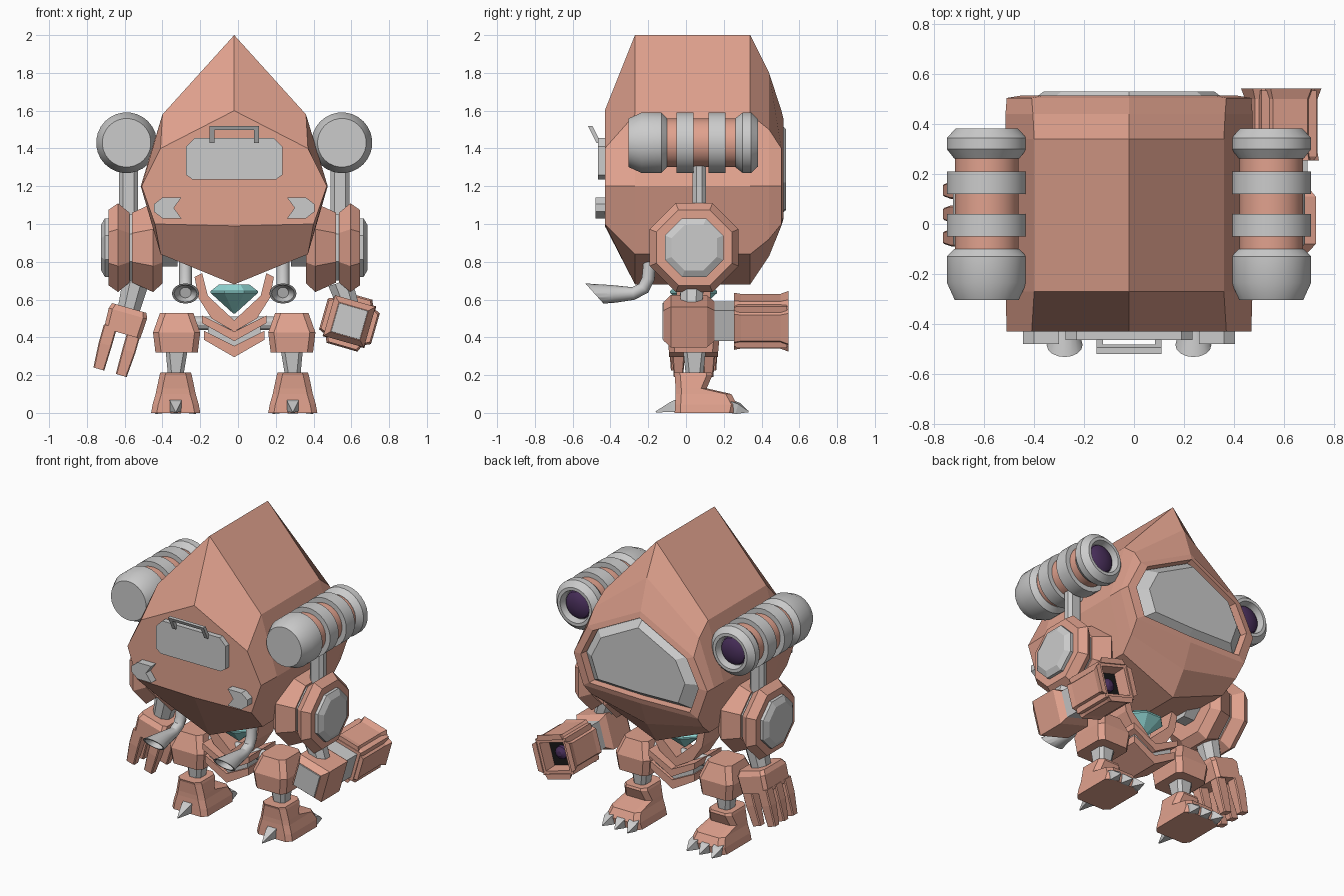
import bpy, math
from mathutils import Vector, Matrix

if "Cube" in bpy.data.objects:
    bpy.data.objects.remove(bpy.data.objects["Cube"])

CX = -0.02  # the model's symmetry plane


def material(name, rgb):
    m = bpy.data.materials.new(name)
    m.diffuse_color = (*rgb, 1)
    m.use_nodes = True
    m.node_tree.nodes["Principled BSDF"].inputs["Base Color"].default_value = m.diffuse_color
    return m


RED = material("red_armour", (0.75, 0.36, 0.27))
TEAL = material("teal_crystal", (0.3, 0.72, 0.7))
PURPLE = material("purple_lens", (0.07, 0.03, 0.11))
BLACK = material("black_bore", (0.01, 0.01, 0.01))


def loft(name, rings, mat=None, mirror=False, smooth=False):
    """Skin a list of equal-sized rings and cap both ends."""
    n = len(rings[0])
    faces = [tuple(range(n))[::-1], tuple(range(n * (len(rings) - 1), n * len(rings)))]
    for i in range(len(rings) - 1):
        for j in range(n):
            k = (j + 1) % n
            faces.append((i * n + j, i * n + k, i * n + n + k, i * n + n + j))
    me = bpy.data.meshes.new(name)
    me.from_pydata([tuple(p) for r in rings for p in r], [], faces)
    import bmesh
    bm = bmesh.new()
    bm.from_mesh(me)
    bmesh.ops.recalc_face_normals(bm, faces=bm.faces)
    bm.to_mesh(me)
    bm.free()
    if smooth:
        me.polygons.foreach_set("use_smooth", [True] * len(me.polygons))
        me.set_sharp_from_angle(angle=math.radians(25))
    if mat:
        me.materials.append(mat)
    ob = bpy.data.objects.new(name, me)
    ob.location.x = CX
    bpy.context.collection.objects.link(ob)
    if mirror:
        ob.modifiers.new("mirror", 'MIRROR')
    return ob


def turn(name, c, d, prof, n, mat=None, mirror=False):
    """n-sided turned shape: prof is (distance along d, flat radius)."""
    q = Vector((0, 0, 1)).rotation_difference(Vector(d).normalized())
    rings = []
    for t, r in prof:
        r /= math.cos(math.pi / n)
        angs = [2 * math.pi * (i + 0.5) / n for i in range(n)]
        rings.append([Vector(c) + q @ Vector((r * math.cos(a), r * math.sin(a), t)) for a in angs])
    return loft(name, rings, mat, mirror, n > 8)


def prism(name, pts, y0, y1, mat=None, mirror=False):
    return loft(name, [[(x, y, z) for x, z in pts] for y in (y0, y1)], mat, mirror)


def block(name, levels, mat=None, mirror=False, ch=0.02):
    """Stack of chamfered rectangles: (z, centre x, half x, y min, y max)."""
    rings = []
    for z, x, h, a, b in levels:
        rings.append([(x - h + ch, a, z), (x + h - ch, a, z), (x + h, a + ch, z), (x + h, b - ch, z),
                      (x + h - ch, b, z), (x - h + ch, b, z), (x - h, b - ch, z), (x - h, a + ch, z)])
    return loft(name, rings, mat, mirror)


def both(pts):
    """Complete a symmetric outline from its right half (top to bottom)."""
    return pts + [(-x, z) for x, z in reversed(pts) if x > 0]


def tilt(obs, pivot, deg):
    t = Matrix.Translation(pivot)
    m = t @ Matrix.Rotation(math.radians(deg), 4, 'Y') @ t.inverted()
    for ob in obs:
        ob.data.transform(m)


# Faceted body shell with recessed back opening
end = both([(0, 1.6), (.39, 1.4), (.49, 1.2), (.42, 1.0), (0, .99)])
full = both([(0, 2.0), (.38, 1.58), (.495, 1.2), (.39, .84), (0, .68)])
mid = both([(0, 1.8), (.385, 1.5), (.495, 1.2), (.41, .92), (0, .83)])


def scaled(k):
    return [(x * k, 1.27 + (z - 1.27) * k) for x, z in end]


sections = [(end, -.43), (full, -.27), (full, .34), (mid, .44), (end, .505), (scaled(.88), .515), (scaled(.86), .46)]
loft("body_shell", [[(x, y, z) for x, z in s] for s, y in sections], RED)
loft("back_window", [[(x, y, z) for x, z in s] for s, y in
                     [(scaled(.85), .45), (scaled(.85), .475), (scaled(.7), .53)]])

# Front plate, handle and arrow lugs
prism("front_plate", both([(.21, 1.455), (.255, 1.41), (.255, 1.26), (.22, 1.235)]), -.465, -.42)
handle = prism("front_handle", both([(.13, 1.52), (.13, 1.43), (.105, 1.43), (.105, 1.497)]), -.475, -.45)
for v in handle.data.vertices:
    v.co.y -= (v.co.z - 1.43) * 0.5
prism("arrow_lug", [(.28, 1.14), (.38, 1.14), (.425, 1.105), (.425, 1.065), (.38, 1.03),
                    (.28, 1.03), (.32, 1.085)], -.48, -.42, None, True)

# Shoulder cannons
cc, Y = (.57, 0, 1.43), (0, 1, 0)
turn("cannon_core", cc, Y, [(-.12, .128), (.28, .128)], 28, RED, True)
turn("cannon_rear", cc, Y, [(-.305, .128), (-.235, .16), (-.13, .16), (-.10, .13)], 28, None, True)
for y in (-.05, .12):
    turn("cannon_band", cc, Y, [(y, .16), (y + .09, .16)], 28, None, True)
turn("cannon_muzzle", cc, Y, [(.262, .13), (.30, .16), (.345, .16), (.382, .125), (.382, .105), (.335, .095)],
     28, None, True)
turn("cannon_lens", cc, Y, [(.33, .094), (.35, .085), (.365, .06), (.372, .02)], 28, PURPLE, True)
block("cannon_post", [(.95, .56, .05, .035, .105), (1.31, .56, .05, .035, .105)], None, True)

# Octagonal shoulders
sc, X = (0, .043, .875), (1, 0, 0)
turn("shoulder_inner", sc, X, [(.38, .19), (.43, .235), (.54, .185)], 8, RED, True)
turn("shoulder_outer", sc, X, [(.555, .185), (.615, .235), (.665, .2)], 8, RED, True)
turn("shoulder_joint", sc, X, [(.30, .1), (.53, .1), (.53, .175), (.56, .175)], 8, None, True)
turn("shoulder_cap", sc, X, [(.655, .155), (.685, .155), (.705, .12)], 8, None, True)

# Claw hand on the left side
turn("left_elbow", (-.57, .04, .5), (.25, 0, 1), [(0, .055), (.2, .07)], 8)
px, pz = -.555, .555
hand = [block("claw_palm", [(pz, px, .095, -.07, .15), (pz - .03, px, .105, -.09, .17),
                            (pz - .14, px, .1, -.09, .17)], RED)]
for dx, ys in ((-.07, (-.055, .04, .135)), (.06, (-.04, .12))):
    for y in ys:
        hand.append(block("claw_finger", [
            (pz - .12, px + dx, .036, y - .035, y + .035), (pz - .22, px + dx, .036, y - .035, y + .035),
            (pz - .355, px + dx * .95, .03, y - .025, y + .025)], RED, ch=.006))
tilt(hand, (px, 0, pz), 16)

# Gun arm on the right side
turn("right_elbow", (.61, .03, .55), (-.35, 0, 1), [(0, .055), (.15, .065)], 8)
gx, gz = .61, .485
gc = (gx, 0, gz)
gun = [turn("gun_forearm", gc, Y, [(-.12, .082), (-.08, .112), (.11, .112), (.15, .085)], 4, RED),
       turn("gun_front_plate", gc, Y, [(-.125, .078), (-.11, .082)], 4),
       turn("gun_collar", gc, Y, [(.14, .085), (.27, .085)], 4),
       turn("gun_barrel", gc, Y, [(.255, .105), (.27, .115), (.535, .115), (.535, .09), (.44, .085)], 4, RED),
       turn("gun_bore", gc, Y, [(.43, .086), (.45, .084)], 4, BLACK),
       turn("gun_lens", gc, Y, [(.44, .045), (.47, .04), (.485, .015)], 16, PURPLE)]
for i in range(4):
    p = loft("gun_side_plate", [[(gx - w, y, gz + .108), (gx + w, y, gz + .108),
                                 (gx + w * .85, y, gz + h), (gx - w * .85, y, gz + h)]
                                for y, w, h in ((.255, .09, .135), (.29, .085, .13),
                                                (.50, .085, .13), (.543, .1, .143))], RED)
    tilt([p], gc, 90 * i)
    gun.append(p)
tilt(gun, gc, 16)

# Crystal held in a stacked chevron pelvis
turn("crystal", (0, .04, 0), (0, 0, 1), [(.525, .004), (.635, .125), (.645, .125), (.68, .08)], 8, TEAL)
prism("crystal_cradle", both([(.17, .74), (.14, .62), (0, .49), (0, .43)][:3]) [:3] + [
    (-.14, .62), (-.17, .74), (-.21, .72), (-.19, .61), (-.12, .5), (0, .43),
    (.12, .5), (.19, .61), (.21, .72)], -.05, .13, RED)


def chevron(name, w, ze, zc, t, y0, y1, mat=None):
    prism(name, [(w, ze), (0, zc), (-w, ze), (-w, ze - t * .8), (0, zc - t), (w, ze - t * .8)], y0, y1, mat)


chevron("pelvis_upper", .17, .515, .43, .05, -.10, .18, RED)
chevron("pelvis_core", .14, .48, .40, .07, -.07, .15)
chevron("pelvis_lower", .16, .435, .355, .06, -.09, .17, RED)
turn("hip_axle", (0, .04, .475), X, [(-.24, .035), (.24, .035)], 12)

# Legs, feet and claws
block("thigh", [(.53, .305, .088, -.06, .14), (.425, .305, .125, -.10, .18), (.32, .305, .112, -.09, .17)],
      RED, True, .03)
block("shin", [(.33, .305, .058, -.015, .105), (.19, .31, .04, 0, .09)], None, True)
block("foot", [(0, .31, .13, -.06, .26), (.045, .31, .122, -.058, .27), (.10, .31, .106, -.055, .24),
               (.13, .31, .1, -.055, .11), (.20, .31, .085, -.06, .14), (.215, .31, .08, -.065, .135)],
      RED, True, .03)
for dx in (-.08, 0, .08):
    turn("toe_claw", (.31 + dx, .235, .035), (dx * 1.5, 1, -.3), [(0, .03), (.04, .028), (.1, .003)], 4, None, True)
turn("heel_claw", (.31, -.045, .04), (0, -1, -.3), [(0, .032), (.03, .028), (.12, .003)], 4, None, True)

# Flared exhaust pipes: (y, z, radius, ring angle)
path = [(-.19, .82, .034, 0), (-.20, .71, .034, -10), (-.225, .66, .034, -45), (-.28, .632, .034, -80),
        (-.38, .63, .047, -80), (-.485, .632, .072, -48), (-.485, .632, .06, -48), (-.41, .637, .03, -70)]
rings = []
for y, z, r, phi in path:
    f = math.radians(phi)
    rings.append([(.258 + r * math.cos(a), y + r * math.sin(a) * math.cos(f), z + r * math.sin(a) * math.sin(f))
                  for a in (2 * math.pi * i / 16 for i in range(16))])
loft("exhaust_pipe", rings, None, True, True)
